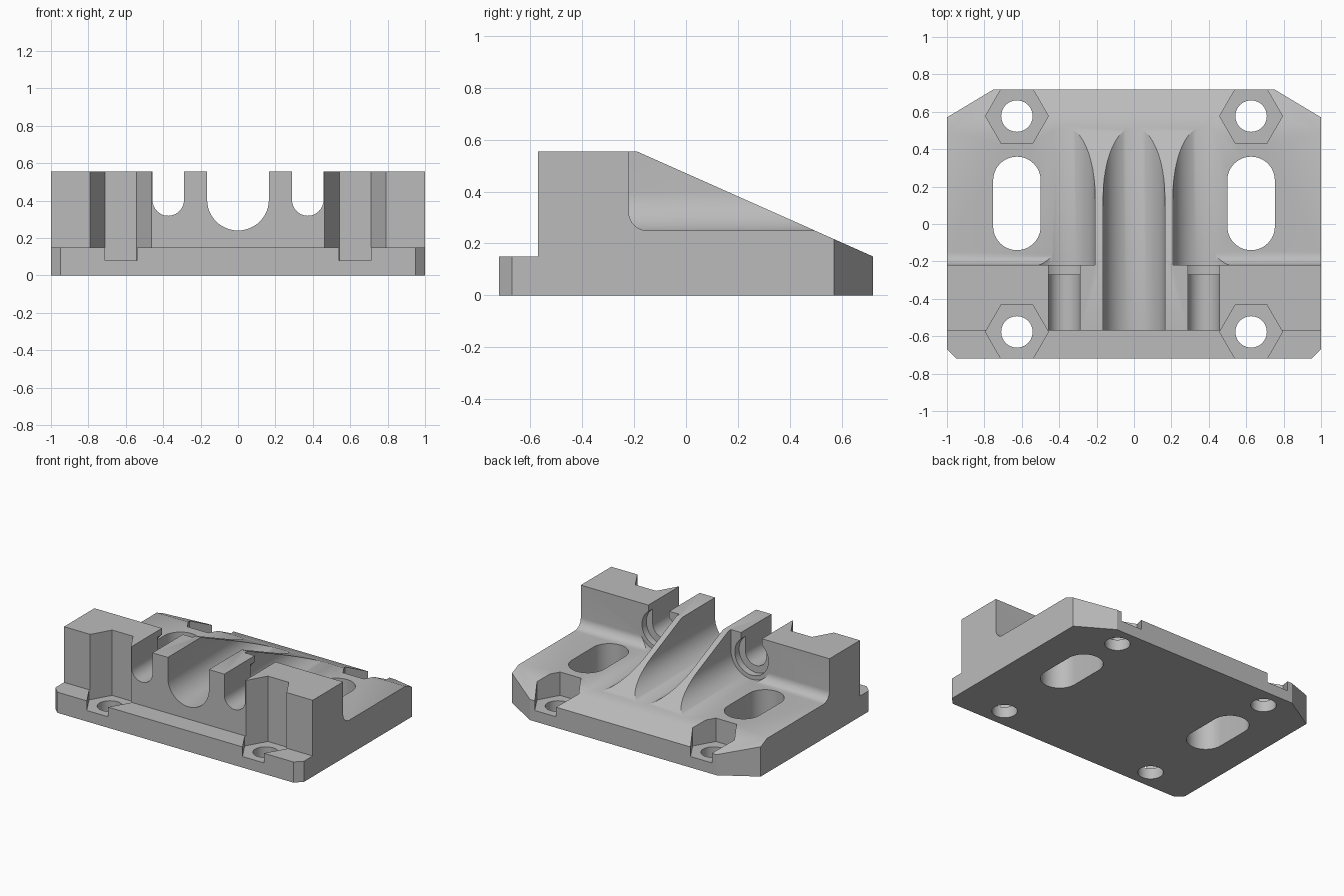
import bpy
import bmesh
from math import pi, cos, sin

cube = bpy.data.objects.get("Cube")
if cube:
    bpy.data.objects.remove(cube, do_unlink=True)

grey = bpy.data.materials.new("plain_grey")
grey.use_nodes = True
GREY = (0.5, 0.5, 0.5, 1)
grey.diffuse_color = GREY
grey.node_tree.nodes["Principled BSDF"].inputs["Base Color"].default_value = GREY


def arc(cx, cy, r, a0, a1, n=24):
    """Points on a circular arc, angles in units of pi."""
    steps = [pi * (a0 + (a1 - a0) * i / n) for i in range(n + 1)]
    return [(cx + r * cos(a), cy + r * sin(a)) for a in steps]


def prism(name, outline, axis, start, end):
    """Extrude a 2D outline along one axis."""
    place = {"x": lambda p, t: (t, p[0], p[1]),
             "y": lambda p, t: (p[0], t, p[1]),
             "z": lambda p, t: (p[0], p[1], t)}[axis]
    bm = bmesh.new()
    rings = [[bm.verts.new(place(p, t)) for p in outline] for t in (start, end)]
    for ring in rings:
        bm.faces.new(ring)
    n = len(outline)
    for i in range(n):
        j = (i + 1) % n
        bm.faces.new((rings[0][i], rings[0][j], rings[1][j], rings[1][i]))
    bmesh.ops.recalc_face_normals(bm, faces=bm.faces)
    mesh = bpy.data.meshes.new(name)
    bm.to_mesh(mesh)
    bm.free()
    mesh.materials.append(grey)
    obj = bpy.data.objects.new(name, mesh)
    bpy.context.collection.objects.link(obj)
    return obj


def channel(name, x, r, z, start, end):
    """Round-bottomed groove, open at the top, running front to back."""
    outline = arc(x, z, r, -1, 0) + [(x + r, 1), (x - r, 1)]
    return prism(name, outline, "y", start, end)


# Wedge-shaped block with a low front ledge
L, TOP, LEDGE = 0.72, 0.555, 0.15
body = prism("mount_block", [(-L, 0), (L, 0), (L, LEDGE), (-0.19, TOP),
                             (-0.57, TOP), (-0.57, LEDGE), (-L, LEDGE)], "x", -1, 1)

# Plan outline with chamfered corners
half = [(0.95, -L), (1, -0.67), (1, 0.57), (0.75, L)]
plan = prism("plan_trim", half + [(-x, y) for x, y in reversed(half)], "z", -0.1, 1)

# Central channel
cutters = [channel("centre_channel", 0, 0.165, 0.405, -0.57, 1)]

for side, s in (("left", 1), ("right", -1)):
    x = 0.373 * s
    # Narrow front groove, its counterbore and the wide rear channel
    cutters.append(channel(side + "_narrow_groove", x, 0.084, 0.403, -0.6, -0.1))
    cutters.append(prism(side + "_counterbore", arc(x, 0.403, 0.135, 0, 1.96, 47),
                         "y", -0.27, -0.1))
    cutters.append(channel(side + "_wide_channel", x, 0.165, 0.403, -0.22, 1))
    # Side pocket with a rounded inner corner
    pocket = arc(-0.15, 0.32, 0.07, 1, 1.5, 10) + [(1, 0.25), (1, 1), (-0.22, 1)]
    cutters.append(prism(side + "_pocket", pocket, "x", x, 1.1 * s))
    # Long adjustment slot
    x = 0.626 * s
    slot = arc(x, 0.233, 0.127, 0, 1) + arc(x, -0.013, 0.127, 1, 2)
    cutters.append(prism(side + "_slot", slot, "z", -0.1, 1))
    # Hexagonal nut recesses with screw holes
    for end, y in (("rear", 0.577), ("front", -0.577)):
        cutters.append(prism(f"{side}_{end}_nut_recess",
                             arc(x, y, 0.168, 0, 5 / 3, 5), "z", 0.08, 1))
        cutters.append(prism(f"{side}_{end}_screw_hole",
                             arc(x, y, 0.084, 0, 1.95, 39), "z", -0.1, 0.5))

# Apply every cut, then discard the cutters
for tool in [plan] + cutters:
    mod = body.modifiers.new(tool.name, "BOOLEAN")
    mod.operation = "INTERSECT" if tool is plan else "DIFFERENCE"
    mod.solver = "EXACT"
    mod.object = tool
    tool.hide_render = True

bpy.ops.object.select_all(action="DESELECT")
bpy.context.view_layer.objects.active = body
body.select_set(True)
for name in [m.name for m in body.modifiers]:
    bpy.ops.object.modifier_apply(modifier=name)
for tool in [plan] + cutters:
    bpy.data.objects.remove(tool, do_unlink=True)
bpy.ops.object.shade_smooth_by_angle(angle=pi / 6)
